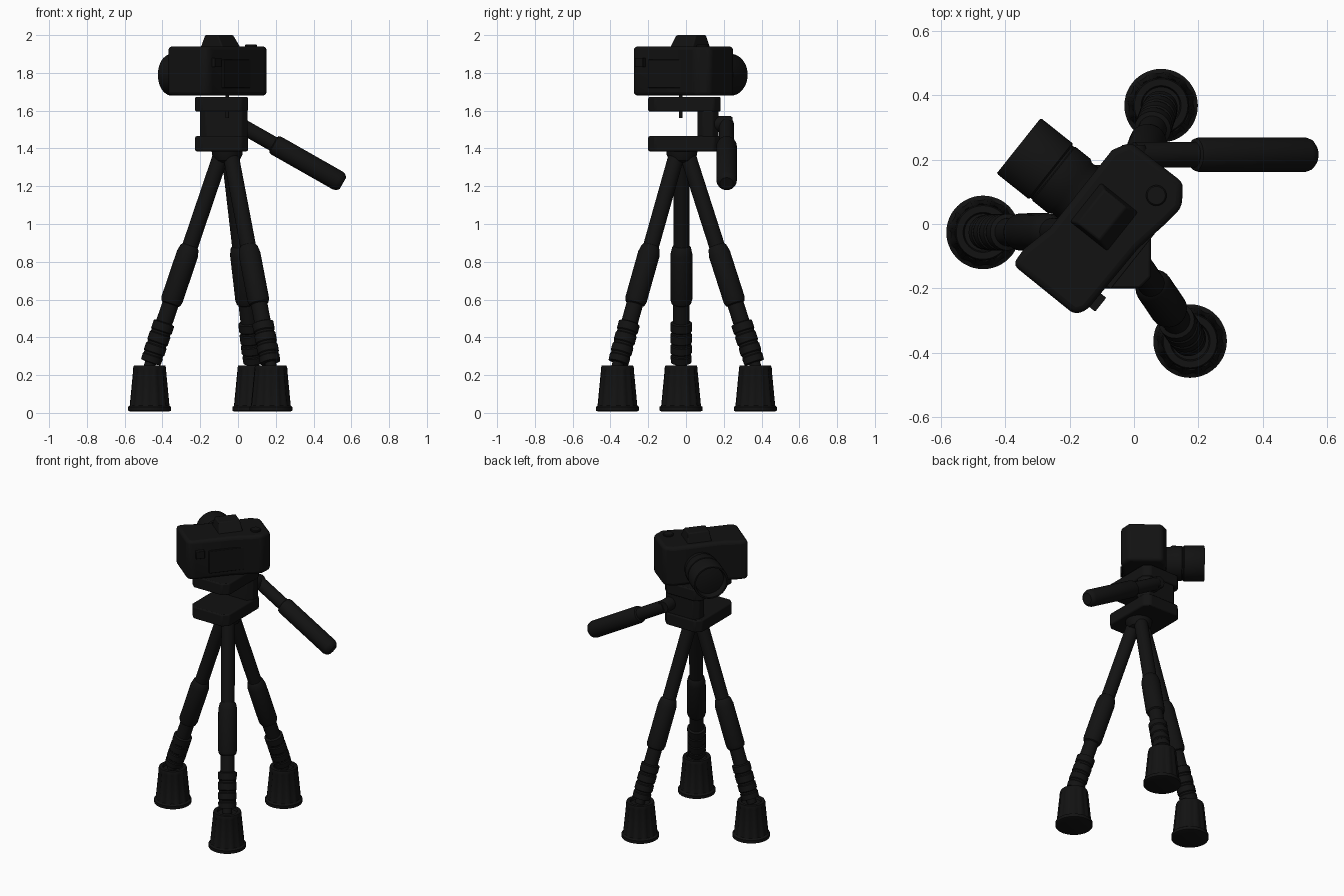
import bpy, bmesh, math
from mathutils import Vector, Matrix

if "Cube" in bpy.data.objects:
    bpy.data.objects.remove(bpy.data.objects["Cube"])

black = bpy.data.materials.new("black")
black.diffuse_color = (0.006, 0.006, 0.006, 1)
black.use_nodes = True
black.node_tree.nodes["Principled BSDF"].inputs["Base Color"].default_value = black.diffuse_color
HUB = Vector((-0.057, -0.022, 0))            # tripod axis
CAM = Matrix.Translation(HUB) @ Matrix.Rotation(math.radians(51.5), 4, 'Z')  # camera frame, lens on +y


def finish(name, bm, mat=Matrix(), bevel=0, segs=2, smooth=True):
    bmesh.ops.recalc_face_normals(bm, faces=bm.faces)
    me = bpy.data.meshes.new(name)
    bm.to_mesh(me)
    bm.free()
    me.transform(mat)
    me.materials.append(black)
    if smooth:
        me.shade_smooth()
        me.set_sharp_from_angle(angle=math.radians(35))
    ob = bpy.data.objects.new(name, me)
    bpy.context.collection.objects.link(ob)
    if bevel:
        m = ob.modifiers.new("bevel", 'BEVEL')
        m.width, m.segments, m.limit_method = bevel, segs, 'ANGLE'
    return ob


def lathe(name, profile, mat=Matrix(), n=32, flute=None):
    """Revolve (radius, height) points round z; flute = (first, last, depth) ring range with ribs."""
    bm = bmesh.new()
    rings = []
    for k, (r, h) in enumerate(profile):
        ring = []
        for i in range(n):
            rr = r
            if flute and flute[0] <= k <= flute[1] and i % 4 < 2:
                rr -= flute[2]
            a = 2 * math.pi * i / n
            ring.append(bm.verts.new((rr * math.cos(a), rr * math.sin(a), h)))
        rings.append(ring)
    for a, b in zip(rings, rings[1:]):
        for i in range(n):
            j = (i + 1) % n
            bm.faces.new((a[i], a[j], b[j], b[i]))
    bm.faces.new(rings[0][::-1])
    bm.faces.new(rings[-1])
    return finish(name, bm, mat)


def prism(name, outline, z0, z1, mat=Matrix(), bevel=0, segs=2, top=None):
    """Extrude an outline from z0 to z1; top gives a different upper outline."""
    bm = bmesh.new()
    lo = [bm.verts.new((x, y, z0)) for x, y in outline]
    hi = [bm.verts.new((x, y, z1)) for x, y in (top or outline)]
    bm.faces.new(lo[::-1])
    bm.faces.new(hi)
    n = len(lo)
    for i in range(n):
        j = (i + 1) % n
        bm.faces.new((lo[i], lo[j], hi[j], hi[i]))
    return finish(name, bm, mat, bevel, segs, smooth=True)


def rect(x0, x1, y0, y1, c=0.0):
    if not c:
        return [(x0, y0), (x1, y0), (x1, y1), (x0, y1)]
    return [(x0 + c, y0), (x1 - c, y0), (x1, y0 + c), (x1, y1 - c),
            (x1 - c, y1), (x0 + c, y1), (x0, y1 - c), (x0, y0 + c)]


def along(a, b):
    """Matrix putting local z on the line from a to b."""
    a, b = Vector(a), Vector(b)
    return Matrix.Translation(a) @ (b - a).to_track_quat('Z', 'Y').to_matrix().to_4x4()


# legs and ribbed feet
feet = [(0.084, 0.367), (-0.468, -0.026), (0.174, -0.363)]
for k, (fx, fy) in enumerate(feet, 1):
    foot = Vector((fx, fy, 0.25))
    out = Vector((fx, fy, 0)) - HUB
    start = HUB + out.normalized() * 0.035 + Vector((0, 0, 1.36))
    length = (foot - start).length
    leg = [(0.042, 1.36), (0.042, 0.885), (0.05, 0.875), (0.058, 0.84), (0.058, 0.60), (0.052, 0.58),
           (0.044, 0.575), (0.044, 0.48), (0.057, 0.475), (0.057, 0.435), (0.052, 0.43), (0.052, 0.42),
           (0.057, 0.415), (0.057, 0.375), (0.052, 0.37), (0.052, 0.36), (0.057, 0.355),
           (0.057, 0.32), (0.052, 0.315), (0.052, 0.305), (0.056, 0.30), (0.054, 0.268),
           (0.03, 0.265), (0.03, 0.235)]
    lathe(f"leg_{k}", [(r, (1.36 - z) / 1.11 * length) for r, z in leg], along(start, foot), 24)
    lathe(f"foot_{k}", [(0.105, 0.008), (0.114, 0.012), (0.114, 0.032), (0.107, 0.036), (0.106, 0.04),
                        (0.088, 0.225), (0.087, 0.238), (0.083, 0.25), (0.062, 0.25), (0.058, 0.235),
                        (0.03, 0.235)], Matrix.Translation((fx, fy, 0)), 48, (4, 5, 0.006))

# head: hub cup, lower and upper plates, side bracket
lathe("hub_cup", [(0.045, 1.325), (0.065, 1.335), (0.08, 1.365), (0.084, 1.40)],
      Matrix.Translation(HUB))
plate = rect(-0.227, 0.053, -0.2, 0.183, 0.035)
prism("lower_plate", plate, 1.385, 1.465, bevel=0.008)
prism("upper_plate", plate, 1.595, 1.673, bevel=0.008)
prism("side_bracket", rect(-0.2, 0.05, 0.06, 0.172, 0.03), 1.42, 1.63, bevel=0.005)
lathe("mount_screw", [(0.01, 1.56), (0.01, 1.72)], Matrix.Translation((-0.057, -0.028, 0)), 12)

# pan handle
h0, h1 = Vector((0.0, 0.215, 1.53)), Vector((0.555, 0.215, 1.215))
L = (h1 - h0).length
lathe("handle_pivot", [(0.042, 0), (0.042, 0.085), (0.036, 0.095)],
      along((0.0, 0.15, 1.53), (0.0, 0.3, 1.53)))
lathe("handle", [(0.038, 0), (0.04, 0.01), (0.04, 0.215), (0.05, 0.22), (0.054, 0.235), (0.054, L - 0.03),
                 (0.048, L - 0.012), (0.035, L)], along(h0, h1))

# camera body with front grip bulge and thumb rest
body = [(-0.28, 0.185), (-0.22, 0.188), (-0.12, 0.165), (0.19, 0.165), (0.245, 0.135), (0.248, -0.07),
        (0.185, -0.115), (0.12, -0.108), (0.0, -0.088), (-0.25, -0.083), (-0.282, -0.06)]
prism("camera_body", body, 1.68, 1.94, CAM, 0.02, 3)
prism("viewfinder_hump", rect(-0.068, 0.092, -0.03, 0.135), 1.92, 2.0, CAM, 0.006,
      top=rect(-0.055, 0.079, 0.02, 0.108))
prism("rear_screen", rect(-0.15, 0.09, -0.1, -0.08), 1.72, 1.87, CAM, 0.003)
prism("rear_latch", rect(-0.235, -0.18, -0.106, -0.08), 1.83, 1.88, CAM, 0.003)
lathe("mode_dial", [(0.032, 1.93), (0.032, 1.947), (0.028, 1.951)],
      CAM @ Matrix.Translation((0.165, -0.03, 0)))

# lens barrel with recessed front glass
lens_mat = CAM @ Matrix.Translation((0.02, 0, 1.79)) @ Matrix.Rotation(-math.pi / 2, 4, 'X')
lathe("lens", [(0.1, 0.12), (0.1, 0.19), (0.107, 0.2), (0.107, 0.26), (0.104, 0.263), (0.104, 0.27),
               (0.11, 0.275), (0.11, 0.395), (0.107, 0.4), (0.098, 0.4), (0.09, 0.36), (0.05, 0.368),
               (0.01, 0.371)], lens_mat, 40)
